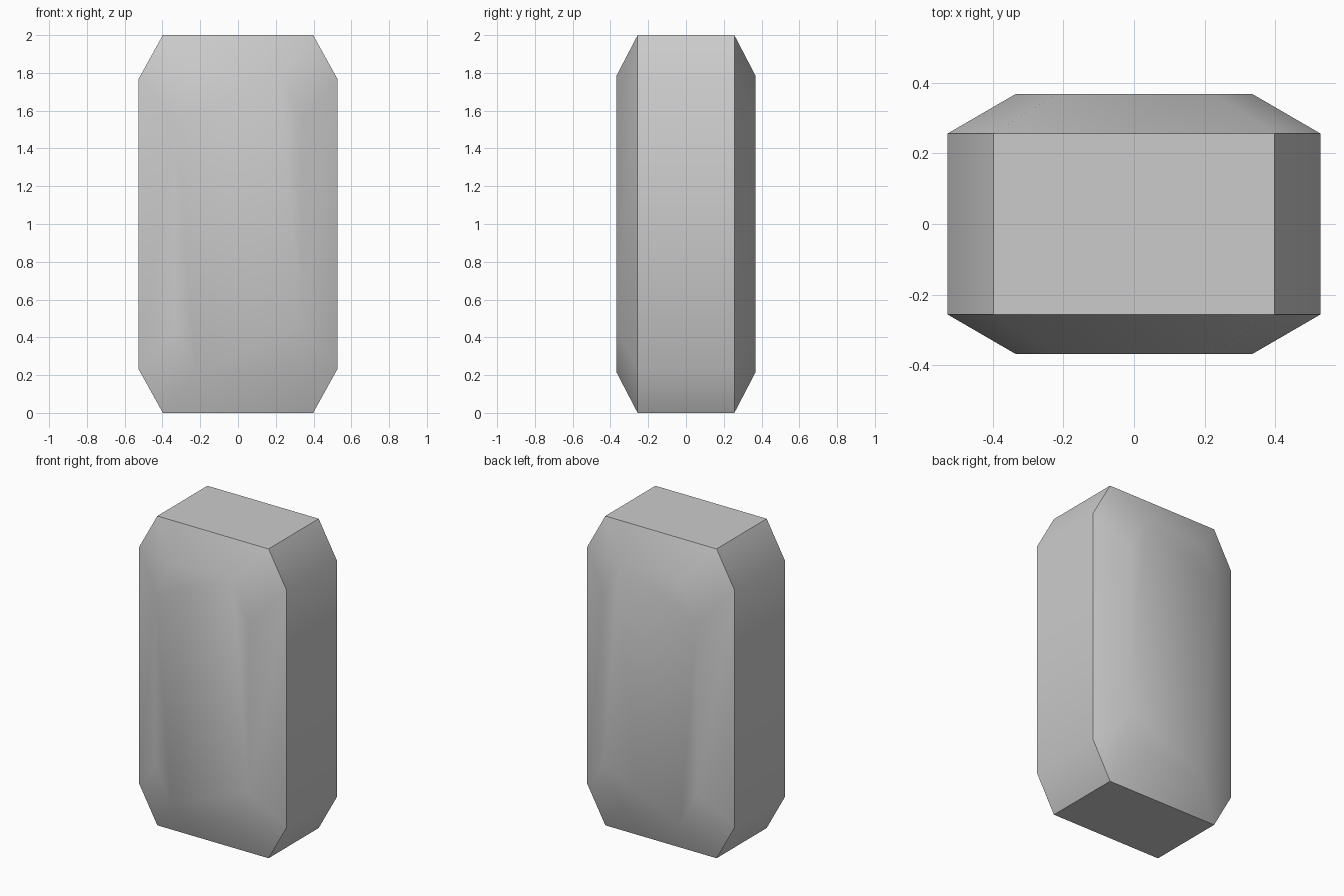
import bpy, bmesh, math

cube = bpy.data.objects.get("Cube")
if cube:
    bpy.data.objects.remove(cube)

# Single plain grey material
grey = bpy.data.materials.new("light grey")
grey.use_nodes = True
color = (0.6, 0.6, 0.6, 1)
grey.diffuse_color = color
grey.node_tree.nodes["Principled BSDF"].inputs["Base Color"].default_value = color


def octagon(bm, y, half_w, flat_w, half_h, flat_h):
    """Ring of eight vertices around (0, y, 1), a rectangle with cut corners."""
    quarter = [(half_w, flat_h), (flat_w, half_h)]
    points = quarter + [(-x, z) for x, z in reversed(quarter)]
    points += [(-x, -z) for x, z in points]
    return [bm.verts.new((x, y, 1 + z)) for x, z in points]


# Slab body: small front face, wide rim, straight sides, wide rim, small back face
bm = bmesh.new()
inner = (0.335, 0.22, 0.785, 0.55)
outer = (0.528, 0.398, 1.0, 0.765)
rings = [octagon(bm, y, *size) for y, size in
         ((-0.368, inner), (-0.256, outer), (0.256, outer), (0.368, inner))]
for a, b in zip(rings, rings[1:]):
    for i in range(8):
        j = (i + 1) % 8
        bm.faces.new((a[i], a[j], b[j], b[i]))
bm.faces.new(rings[0])
bm.faces.new(rings[-1])
bmesh.ops.recalc_face_normals(bm, faces=bm.faces)

mesh = bpy.data.meshes.new("gem_slab")
bm.to_mesh(mesh)
bm.free()
mesh.materials.append(grey)
slab = bpy.data.objects.new("gem_slab", mesh)
bpy.context.collection.objects.link(slab)

# Soft shading over the shallow bevels, crisp rim edges
bpy.context.view_layer.objects.active = slab
slab.select_set(True)
bpy.ops.object.shade_smooth_by_angle(angle=math.radians(30))
